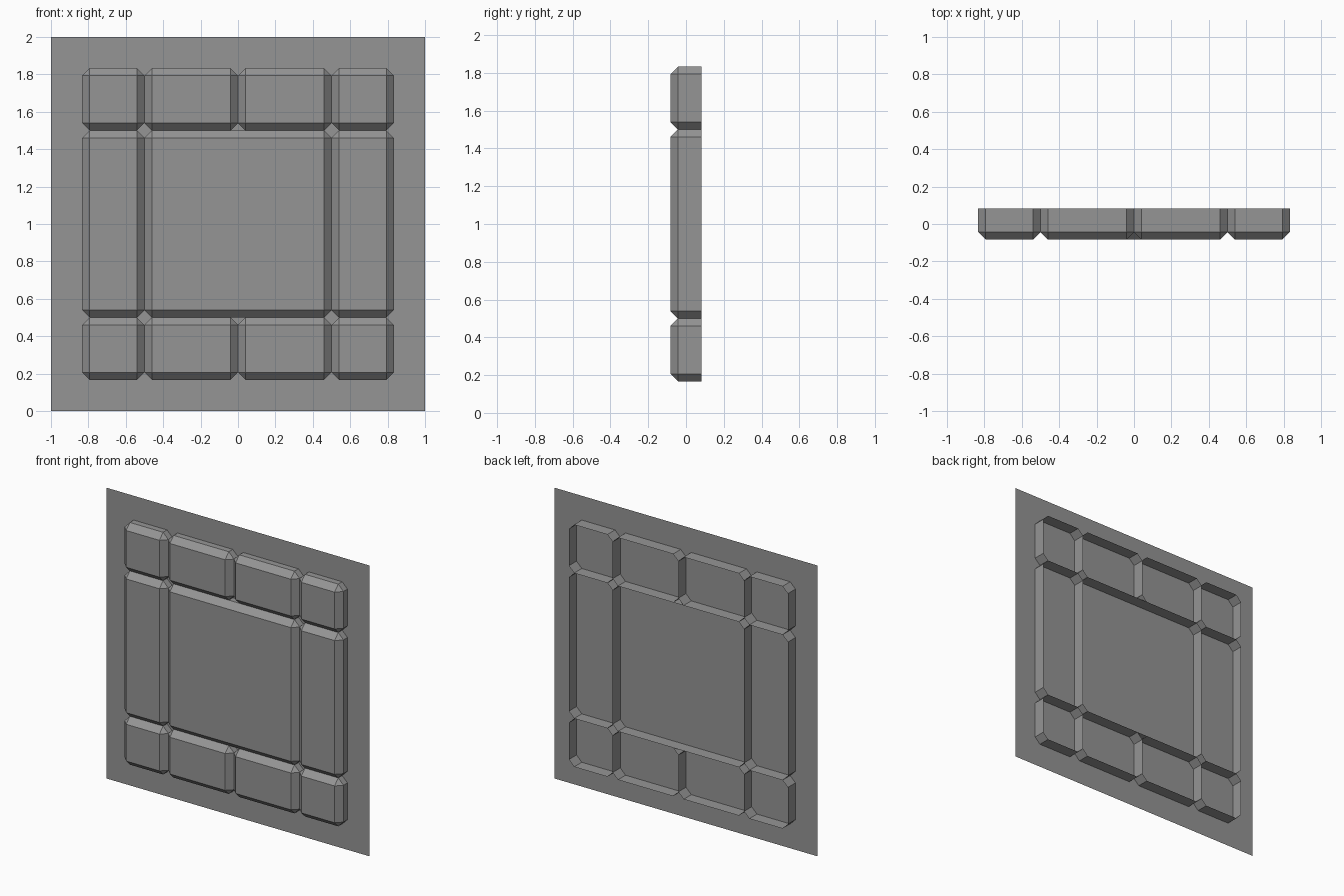
import bpy, bmesh

if "Cube" in bpy.data.objects:
    bpy.data.objects.remove(bpy.data.objects["Cube"])

DEPTH = 0.083   # how far panels reach in front of and behind the sheet
BEVEL = 0.04
EDGE = 0.833    # outer edge of the border panels

# Dark grey shared by all parts
dark_grey = bpy.data.materials.new("dark_grey")
dark_grey.diffuse_color = (0.3, 0.3, 0.3, 1)
dark_grey.use_nodes = True
dark_grey.node_tree.nodes["Principled BSDF"].inputs["Base Color"].default_value = dark_grey.diffuse_color


def finish(bm, name):
    mesh = bpy.data.meshes.new(name)
    bm.to_mesh(mesh)
    bm.free()
    mesh.materials.append(dark_grey)
    obj = bpy.data.objects.new(name, mesh)
    bpy.context.collection.objects.link(obj)
    return obj


def panel(name, xa, xb, z0, z1):
    """Chamfered block with an open back."""
    x0, x1 = sorted((xa, xb))
    bm = bmesh.new()
    bmesh.ops.create_cube(bm, size=1)
    for v in bm.verts:
        v.co = (x0 if v.co.x < 0 else x1,
                DEPTH if v.co.y > 0 else -DEPTH,
                z0 if v.co.z < 0 else z1)
    edges = [e for e in bm.edges if min(v.co.y for v in e.verts) < 0]
    bmesh.ops.bevel(bm, geom=edges, offset=BEVEL, offset_type='OFFSET',
                    segments=1, profile=0.5, affect='EDGES')
    back = [f for f in bm.faces if all(v.co.y > DEPTH - 1e-4 for v in f.verts)]
    bmesh.ops.delete(bm, geom=back, context='FACES_ONLY')
    return finish(bm, name)


# Thin square sheet through the middle of the panels
bm = bmesh.new()
bm.faces.new([bm.verts.new(p) for p in
              ((-1, 0, 0), (1, 0, 0), (1, 0, 2), (-1, 0, 2))])
finish(bm, "backing_sheet")

# Large centre panel
panel("centre_panel", -0.5, 0.5, 0.5, 1.5)

# Border panels: tall sides, then the top and bottom rows
for side, s in (("left", -1), ("right", 1)):
    panel(f"{side}_side_panel", s * EDGE, s * 0.5, 0.5, 1.5)
    for row, z0, z1 in (("bottom", 1 - EDGE, 0.5), ("top", 1.5, 1 + EDGE)):
        panel(f"{row}_{side}_corner_panel", s * EDGE, s * 0.5, z0, z1)
        panel(f"{row}_{side}_middle_panel", s * 0.5, 0, z0, z1)
